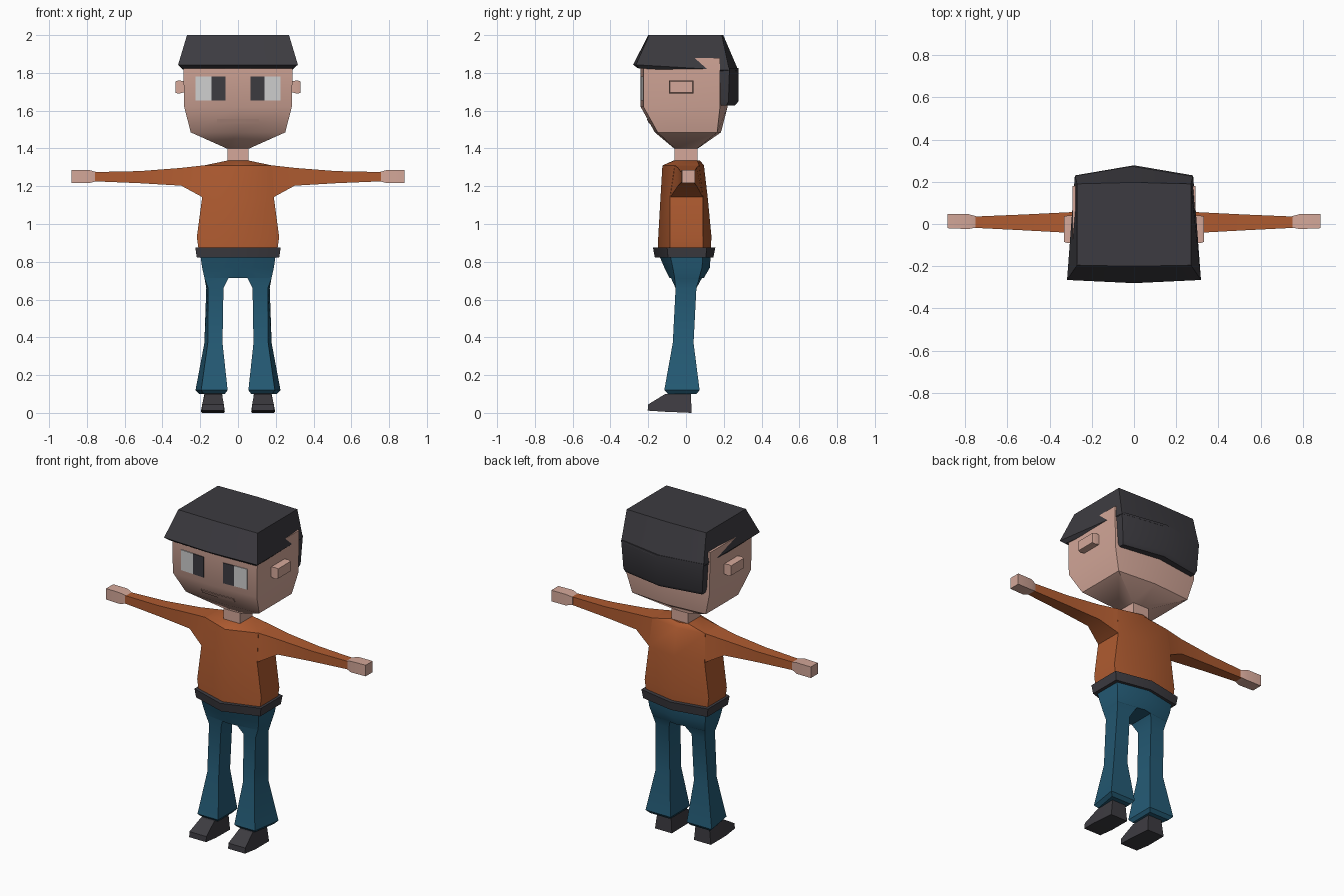
import bpy, bmesh, math

if "Cube" in bpy.data.objects:
    bpy.data.objects.remove(bpy.data.objects["Cube"])


def material(name, rgb):
    m = bpy.data.materials.new(name)
    m.diffuse_color = (*rgb, 1)
    m.use_nodes = True
    m.node_tree.nodes["Principled BSDF"].inputs["Base Color"].default_value = m.diffuse_color
    return m


SKIN = material("skin", (0.66, 0.39, 0.32))
ORANGE = material("orange_cloth", (0.43, 0.105, 0.03))
DENIM = material("blue_cloth", (0.018, 0.105, 0.18))
DARK = material("charcoal", (0.046, 0.044, 0.052))
WHITE = material("eye_white", (0.62, 0.62, 0.62))


def loft(name, rings, mat, mirror=False, smooth=40):
    """Skin a list of equal-length point rings, capped at both ends."""
    bm = bmesh.new()
    vs = [[bm.verts.new(p) for p in r] for r in rings]
    n = len(rings[0])
    for a, b in zip(vs, vs[1:]):
        for i in range(n):
            j = (i + 1) % n
            bm.faces.new((a[i], a[j], b[j], b[i]))
    bm.faces.new(vs[0][::-1])
    bm.faces.new(vs[-1])
    bmesh.ops.recalc_face_normals(bm, faces=bm.faces)
    if mirror:  # open the seam on the middle plane
        seam = [f for f in bm.faces if all(abs(v.co.x) < 1e-5 for v in f.verts)]
        bmesh.ops.delete(bm, geom=seam, context='FACES')
    me = bpy.data.meshes.new(name)
    bm.to_mesh(me)
    bm.free()
    me.materials.append(mat)
    ob = bpy.data.objects.new(name, me)
    bpy.context.collection.objects.link(ob)
    bpy.ops.object.select_all(action='DESELECT')
    ob.select_set(True)
    bpy.context.view_layer.objects.active = ob
    bpy.ops.object.shade_smooth_by_angle(angle=math.radians(smooth))
    if mirror:
        ob.modifiers.new("mirror", 'MIRROR')
    return ob


def hexa(z, hx, fy, fc, by, bc, hb=None):
    """Six-sided level ring with pointed middle front and back."""
    hb = hb or hx
    return [(-hx, fy, z), (0, fc, z), (hx, fy, z), (hb, by, z), (0, bc, z), (-hb, by, z)]


def quad_z(z, xi, xo, y0, y1, xb=None):
    xb = xb or xo
    return [(xi, y0, z), (xo, y0, z), (xb, y1, z), (xi, y1, z)]


def quad_x(x, y0, y1, z0, z1):
    return [(x, y0, z0), (x, y1, z0), (x, y1, z1), (x, y0, z1)]


# Head and neck
loft("head", [hexa(1.40, .06, -.06, -.063, .06, .063),
              hexa(1.485, .25, -.15, -.165, .165, .185),
              hexa(1.62, .285, -.225, -.24, .18, .22),
              hexa(1.88, .29, -.225, -.24, .18, .21)], SKIN)
loft("neck", [quad_z(1.31, -.055, .055, -.06, .06),
              quad_z(1.42, -.055, .055, -.06, .06)], SKIN)

# Ears
loft("ears", [quad_x(.27, -.09, .04, 1.70, 1.755),
              quad_x(.315, -.09, .04, 1.69, 1.76),
              quad_x(.332, -.085, .035, 1.695, 1.755)], SKIN, True)


# Face plates laid on the front of the head
def plate(name, x0, x1, z0, z1, mat):
    def point(x, z, lift):
        y = -.24 + .05 * x + max(0, 1.62 - z) * .555
        return (x, y - lift, z)
    loft(name, [[point(x, z, d) for x, z in ((x0, z0), (x1, z0), (x1, z1), (x0, z1))]
                for d in (-.002, .004)], mat, True)


plate("pupils", .065, .14, 1.655, 1.78, DARK)
plate("eye_whites", .14, .225, 1.655, 1.78, WHITE)
plate("mouth", 0, .11, 1.532, 1.556, SKIN)


# Hair: sloped cap with a rim, and a flap down the back
def tilt(ring):
    return [(x, y, z - max(0, y + .26) * .06) for x, y, z in ring]


loft("hair_cap", [tilt(hexa(1.825, .295, -.245, -.255, .20, .23, .27)),
                  tilt(hexa(1.843, .317, -.265, -.28, .23, .278, .28)),
                  hexa(2.0, .27, -.195, -.20, .19, .197)], DARK)
loft("hair_back", [hexa(1.628, .26, .185, .185, .215, .26),
                   hexa(1.65, .268, .18, .18, .225, .278),
                   hexa(1.825, .28, .18, .18, .23, .278)], DARK)

# Shirt body
loft("shirt", [hexa(.86, .208, -.085, -.15, .09, .13),
               hexa(.93, .218, -.085, -.147, .09, .135),
               hexa(1.14, .19, -.085, -.135, .09, .115),
               hexa(1.31, .18, -.06, -.125, .07, .095),
               hexa(1.335, .06, -.06, -.068, .06, .075)], ORANGE)

# Sleeves, flaring into the shoulders
loft("sleeves", [[(.185, -.085, 1.14), (.185, .09, 1.14), (.175, .07, 1.311), (.175, -.06, 1.311)],
                 quad_x(.30, -.042, .056, 1.203, 1.297),
                 quad_x(.52, -.03, .045, 1.216, 1.28),
                 quad_x(.76, -.018, .035, 1.226, 1.275)], ORANGE, True)

# Hands
loft("hands", [quad_x(.745, -.016, .036, 1.228, 1.274),
               quad_x(.785, -.024, .047, 1.217, 1.285),
               quad_x(.882, -.02, .048, 1.217, 1.285)], SKIN, True)

# Belt
loft("belt", [hexa(.822, .218, -.095, -.165, .105, .145),
              hexa(.875, .226, -.10, -.175, .11, .155)], DARK)


# Trousers: hips split at the crotch into flared legs
def hip(z, xo, fc, fo, bo, bc):
    return [(0, fc, z), (xo, fo, z), (xo, bo, z), (0, bc, z)]


loft("trousers", [hip(.84, .20, -.145, -.085, .09, .13),
                  hip(.77, .19, -.115, -.07, .085, .127),
                  hip(.715, .178, -.088, -.06, .07, .095),
                  [(.05, -.08, .715), (.177, -.06, .712), (.177, .07, .712), (.05, .085, .715)],
                  quad_z(.66, .077, .158, -.055, .055, .168),
                  quad_z(.37, .082, .16, -.07, .04, .178),
                  quad_z(.12, .055, .195, -.115, .072, .225),
                  quad_z(.10, .07, .18, -.095, .055, .205)], DENIM, True, 30)

# Shoes, with sloped toes
loft("shoes", [[(.075, -.203, .012), (.19, -.203, .012), (.19, -.2, .045), (.075, -.2, .045)],
               [(.07, -.11, .006), (.197, -.11, .006), (.175, -.11, .10), (.085, -.11, .10)],
               [(.075, .03, 0), (.19, .03, 0), (.175, .025, .115), (.085, .025, .115)]],
     DARK, True, 20)
